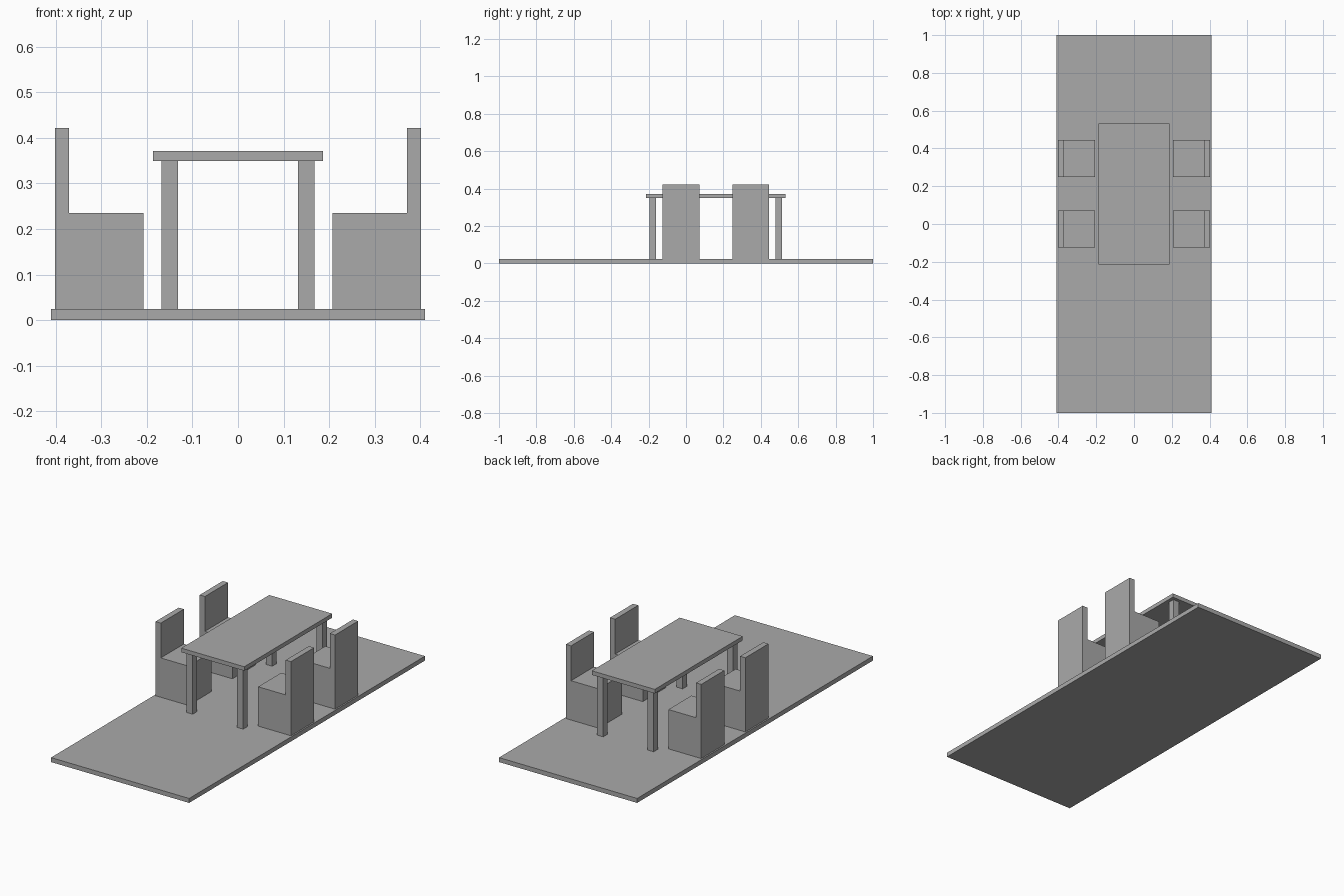
import bpy
import bmesh

cube = bpy.data.objects.get("Cube")
if cube:
    bpy.data.objects.remove(cube, do_unlink=True)

# Single plain colour
grey = bpy.data.materials.new("plain_grey")
colour = (0.4, 0.4, 0.4, 1)
grey.diffuse_color = colour
grey.use_nodes = True
grey.node_tree.nodes["Principled BSDF"].inputs["Base Color"].default_value = colour


def extrude_profile(name, profile, y_min, y_max):
    """Extrude an (x, z) outline along y into a solid."""
    bm = bmesh.new()
    face = bm.faces.new([bm.verts.new((x, y_min, z)) for x, z in profile])
    result = bmesh.ops.extrude_face_region(bm, geom=[face])
    moved = [g for g in result["geom"] if isinstance(g, bmesh.types.BMVert)]
    bmesh.ops.translate(bm, verts=moved, vec=(0, y_max - y_min, 0))
    bmesh.ops.recalc_face_normals(bm, faces=bm.faces)
    mesh = bpy.data.meshes.new(name)
    bm.to_mesh(mesh)
    bm.free()
    mesh.materials.append(grey)
    obj = bpy.data.objects.new(name, mesh)
    bpy.context.collection.objects.link(obj)
    return obj


def box(name, x, y, z):
    outline = [(x[0], z[0]), (x[1], z[0]), (x[1], z[1]), (x[0], z[1])]
    return extrude_profile(name, outline, *y)


FLOOR = 0.024
TABLE_Y = 0.159
TABLE_UNDER = 0.349

# Floor slab and table top
box("floor", (-0.41, 0.41), (-1, 1), (0, FLOOR))
box("table_top", (-0.187, 0.187), (TABLE_Y - 0.373, TABLE_Y + 0.373),
    (TABLE_UNDER, 0.371))

# Solid chair outline: seat block with an upright back on the outer side
chair = [(0.207, FLOOR), (0.402, FLOOR), (0.402, 0.422),
         (0.371, 0.422), (0.371, 0.235), (0.207, 0.235)]

for side, sx in (("left", 1), ("right", -1)):
    for end, sy in (("front", -1), ("back", 1)):
        # Table legs
        leg_y = TABLE_Y + sy * 0.337
        box(f"table_leg_{end}_{side}", (sx * 0.132, sx * 0.168),
            (leg_y - 0.018, leg_y + 0.018), (FLOOR, TABLE_UNDER))
        # Chairs facing the table
        chair_y = TABLE_Y + 0.001 + sy * 0.187
        extrude_profile(f"chair_{end}_{side}", [(sx * x, z) for x, z in chair],
                        chair_y - 0.098, chair_y + 0.098)
